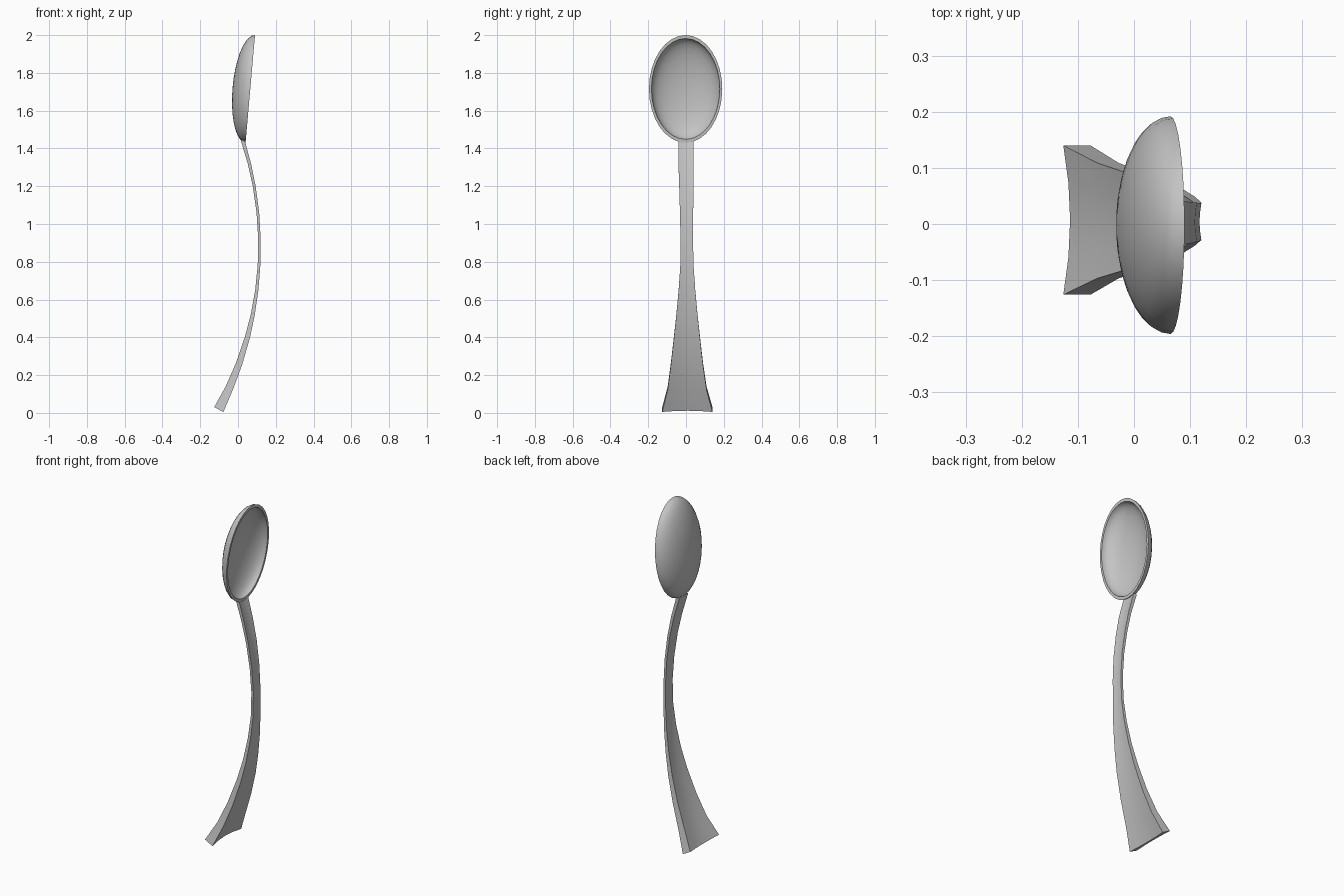
import bpy, bmesh
from math import sin, cos, pi, asin, atan2
from mathutils import Matrix

cube = bpy.data.objects.get("Cube")
if cube:
    bpy.data.objects.remove(cube, do_unlink=True)

steel = bpy.data.materials.new("brushed grey metal")
steel.use_nodes = True
GREY = (0.55, 0.55, 0.55, 1)
steel.diffuse_color = GREY
steel.node_tree.nodes["Principled BSDF"].inputs["Base Color"].default_value = GREY


def finish(bm, name):
    """Turn a bmesh into a smooth shaded object with sharp edges kept."""
    bmesh.ops.recalc_face_normals(bm, faces=bm.faces)
    mesh = bpy.data.meshes.new(name)
    bm.to_mesh(mesh)
    bm.free()
    mesh.materials.append(steel)
    obj = bpy.data.objects.new(name, mesh)
    bpy.context.collection.objects.link(obj)
    bpy.ops.object.select_all(action='DESELECT')
    obj.select_set(True)
    bpy.context.view_layer.objects.active = obj
    bpy.ops.object.shade_smooth_by_angle(angle=0.6)
    return obj


def skin(bm, rings):
    """Join neighbouring closed rings with quads."""
    for a, b in zip(rings, rings[1:]):
        n = len(a)
        for i in range(n):
            j = (i + 1) % n
            bm.faces.new((a[i], a[j], b[j], b[i]))


# Bowl: outer and inner half ellipsoids joined by a flat rim, open towards +x
def bowl():
    bm = bmesh.new()
    segments, steps = 32, 9

    def half_shell(depth, width, length):
        rings = []
        for k in range(steps):
            t = k / steps * pi / 2
            rings.append([bm.verts.new((-depth * sin(t),
                                        width * cos(t) * cos(2 * pi * s / segments),
                                        length * cos(t) * sin(2 * pi * s / segments)))
                          for s in range(segments)])
        pole = bm.verts.new((-depth, 0, 0))
        last = rings[-1]
        for s in range(segments):
            bm.faces.new((last[s], last[(s + 1) % segments], pole))
        return rings

    outer = half_shell(0.094, 0.194, 0.286)
    inner = half_shell(0.082, 0.181, 0.268)
    skin(bm, outer)
    skin(bm, inner)
    skin(bm, [outer[0], inner[0]])
    tilt = atan2(0.05, 0.57)
    bm.transform(Matrix.Translation((0.065, -0.002, 1.715)) @ Matrix.Rotation(tilt, 4, 'Y'))
    return finish(bm, "spoon_bowl")


# Handle: biconcave section swept along an arc, flaring towards the foot
def handle():
    bm = bmesh.new()
    radius, middle_z, apex_x = 1.83, 0.88, 0.114
    # height, half width, thickness, sideways shift
    stations = [(0.018, 0.133, 0.055, 0.007), (0.13, 0.103, 0.042, 0.006),
                (0.26, 0.085, 0.034, 0.005), (0.4, 0.069, 0.027, 0.005),
                (0.52, 0.056, 0.021, 0.005), (0.65, 0.044, 0.017, 0.005),
                (0.78, 0.035, 0.014, 0.005), (0.92, 0.033, 0.013, 0.004),
                (1.06, 0.035, 0.014, 0.003), (1.2, 0.038, 0.015, 0.002),
                (1.32, 0.04, 0.017, 0), (1.445, 0.041, 0.02, 0)]
    across = [-1, -0.5, 0, 0.5, 1]
    rings = []
    for z, half, thick, shift in stations:
        a = asin((z - middle_z) / radius)
        ring = []
        for side, order in ((1, across), (-1, across[::-1])):
            for u in order:
                offset = side * thick * (0.5 - 0.25 * (1 - u * u))
                r = radius + offset
                ring.append(bm.verts.new((apex_x - radius + r * cos(a),
                                          shift + u * half,
                                          middle_z + r * sin(a))))
        rings.append(ring)
    skin(bm, rings)
    bm.faces.new(rings[0])
    bm.faces.new(rings[-1])
    return finish(bm, "spoon_handle")


bowl()
handle()
